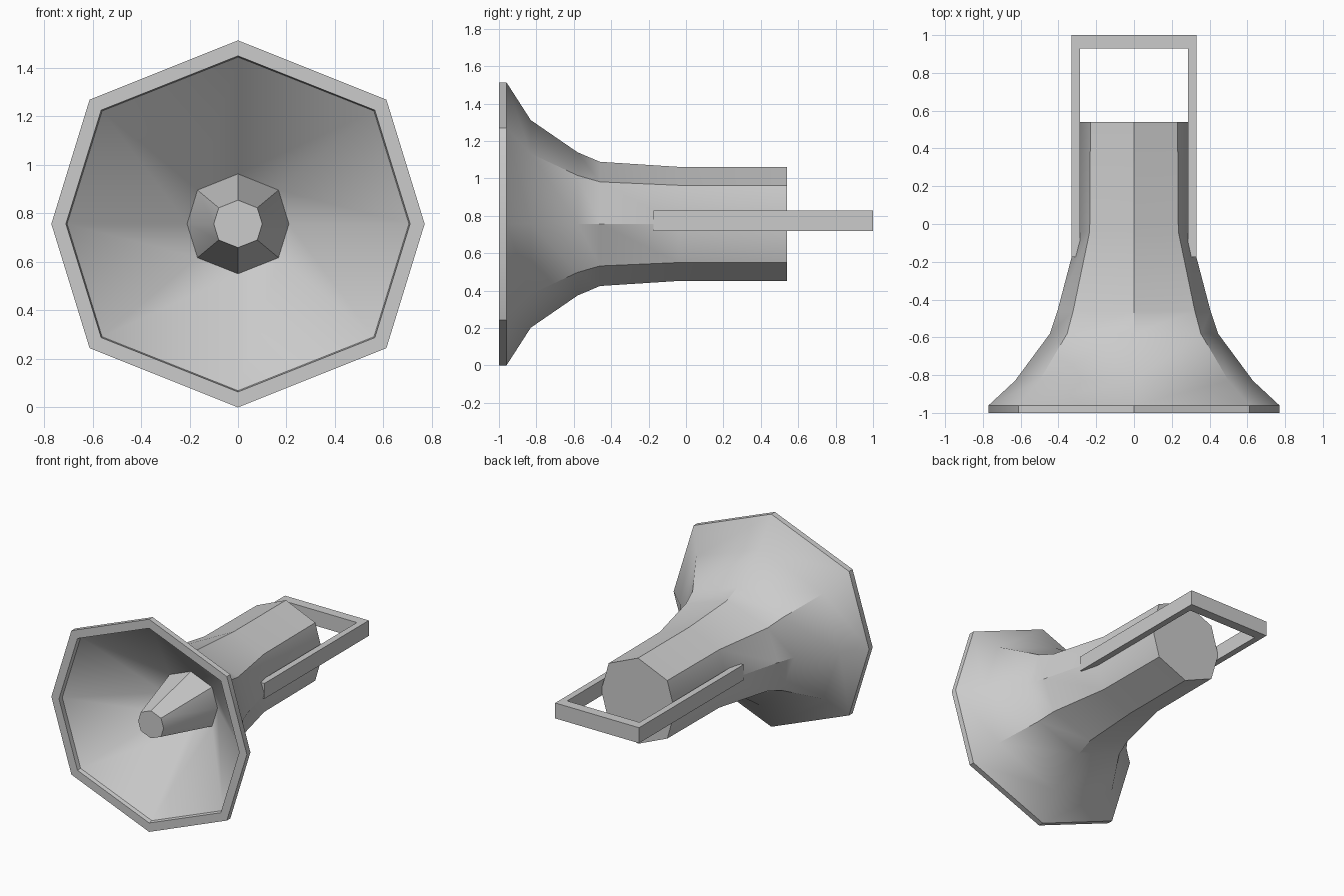
import bpy, bmesh
from math import radians

if "Cube" in bpy.data.objects:
    bpy.data.objects.remove(bpy.data.objects["Cube"])

CZ = 0.757  # height of the horn axis


def octagon(y, rx, rz):
    """Flattened eight-sided ring: points on the axes, broad diagonals."""
    dx, dz = rx * 0.795, rz * 0.677
    pts = [(rx, 0), (dx, dz), (0, rz), (-dx, dz),
           (-rx, 0), (-dx, -dz), (0, -rz), (dx, -dz)]
    return [(x, y, CZ + z) for x, z in pts]


def finish(name, bm):
    bmesh.ops.recalc_face_normals(bm, faces=bm.faces)
    mesh = bpy.data.meshes.new(name)
    bm.to_mesh(mesh)
    bm.free()
    obj = bpy.data.objects.new(name, mesh)
    bpy.context.collection.objects.link(obj)
    return obj


# Horn body: one skin from the back cap, out to the rim, into the bell, up the cone
sections = [  # y, half width, half height
    (0.54, 0.29, 0.305), (-0.04, 0.295, 0.305), (-0.46, 0.405, 0.332),
    (-0.58, 0.445, 0.383), (-0.83, 0.63, 0.555), (-0.96, 0.77, 0.757),
    (-1.00, 0.77, 0.757),
    (-1.00, 0.71, 0.693), (-0.97, 0.705, 0.688),
    (-0.53, 0.21, 0.206), (-0.98, 0.10, 0.098),
]
bm = bmesh.new()
rings = [[bm.verts.new(p) for p in octagon(*s)] for s in sections]
for a, b in zip(rings, rings[1:]):
    for i in range(8):
        j = (i + 1) % 8
        bm.faces.new((a[i], a[j], b[j], b[i]))
bm.faces.new(rings[0])
bm.faces.new(rings[-1])
horn = finish("horn_body", bm)
bpy.context.view_layer.objects.active = horn
horn.select_set(True)
bpy.ops.object.shade_smooth_by_angle(angle=radians(35))

# Handle: U-shaped strap around the back, extruded upward
outline = [(-0.33, -0.175), (-0.33, 1.0), (0.33, 1.0), (0.33, -0.175),
           (0.285, -0.175), (0.285, 0.93), (-0.285, 0.93), (-0.285, -0.175)]
bm = bmesh.new()
face = bm.faces.new([bm.verts.new((x, y, 0.72)) for x, y in outline])
geom = bmesh.ops.extrude_face_region(bm, geom=[face])["geom"]
bmesh.ops.translate(bm, vec=(0, 0, 0.11),
                    verts=[v for v in geom if isinstance(v, bmesh.types.BMVert)])
finish("carry_handle", bm)
